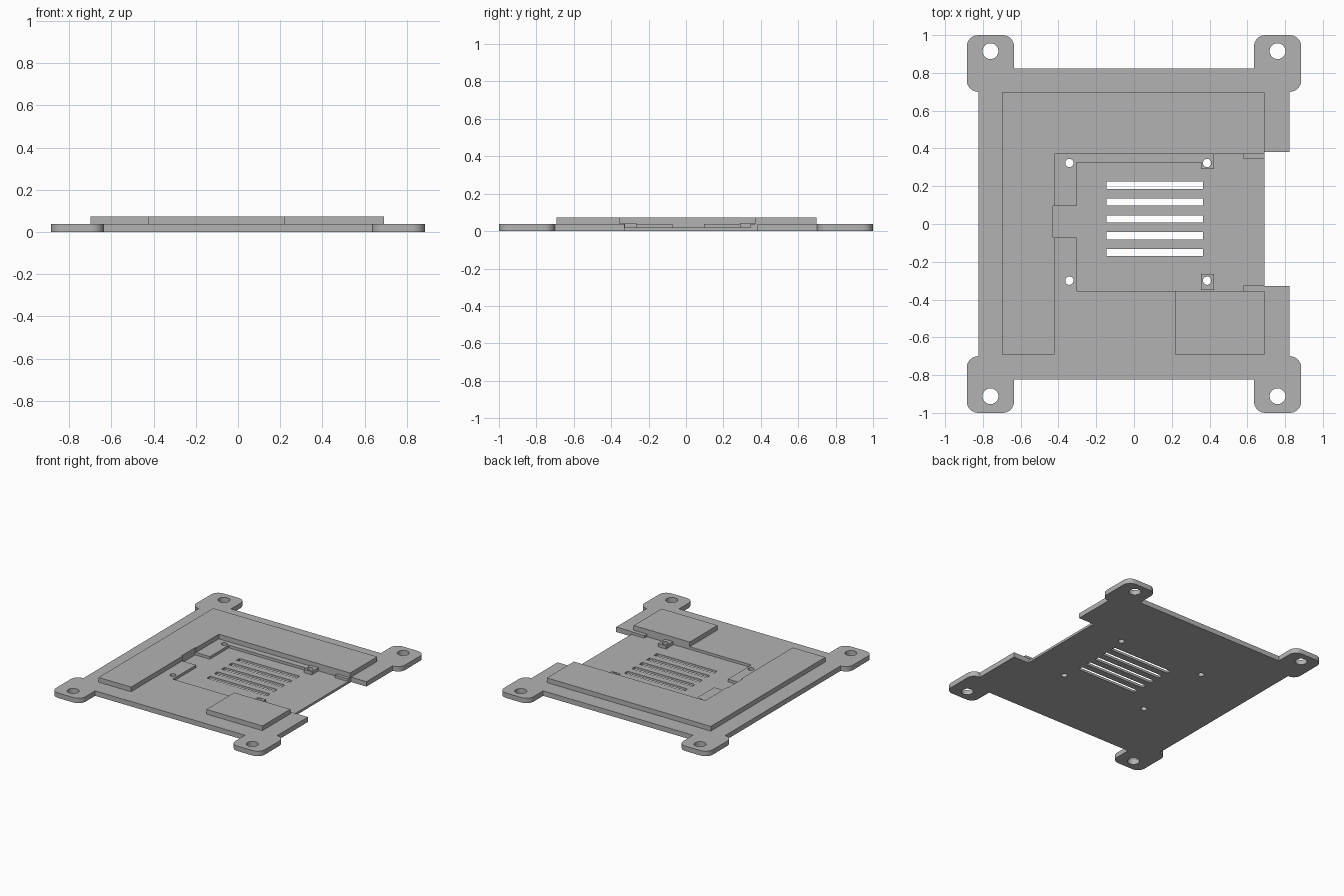
import bpy, bmesh, math

if "Cube" in bpy.data.objects:
    bpy.data.objects.remove(bpy.data.objects["Cube"])

FLOOR, DECK, TOP = 0.018, 0.038, 0.074

grey = bpy.data.materials.new("light grey")
grey.diffuse_color = (0.45, 0.45, 0.45, 1)
grey.use_nodes = True
grey.node_tree.nodes["Principled BSDF"].inputs["Base Color"].default_value = grey.diffuse_color


def prism(name, pts, z0, z1):
    """Extrude a flat outline from z0 to z1."""
    bm = bmesh.new()
    face = bm.faces.new([bm.verts.new((x, y, z0)) for x, y in pts])
    ext = bmesh.ops.extrude_face_region(bm, geom=[face])
    for v in ext["geom"]:
        if isinstance(v, bmesh.types.BMVert):
            v.co.z = z1
    bmesh.ops.recalc_face_normals(bm, faces=bm.faces)
    mesh = bpy.data.meshes.new(name)
    bm.to_mesh(mesh)
    bm.free()
    mesh.materials.append(grey)
    obj = bpy.data.objects.new(name, mesh)
    bpy.context.collection.objects.link(obj)
    return obj


def rect(x0, y0, x1, y1):
    return [(x0, y0), (x1, y0), (x1, y1), (x0, y1)]


def circle(x, y, r, n=32):
    return [(x + r * math.cos(2 * math.pi * i / n),
             y + r * math.sin(2 * math.pi * i / n)) for i in range(n)]


def arc(cx, cy, r, a0, a1, n=8):
    return [(cx + r * math.cos(math.radians(a0 + (a1 - a0) * i / n)),
             cy + r * math.sin(math.radians(a0 + (a1 - a0) * i / n)))
            for i in range(n + 1)]


def cut(obj, pts, z0=-0.1, z1=0.2):
    """Subtract a prism and discard the cutter."""
    tool = prism("cutter", pts, z0, z1)
    mod = obj.modifiers.new("cut", 'BOOLEAN')
    mod.operation, mod.solver, mod.object = 'DIFFERENCE', 'EXACT', tool
    bpy.context.view_layer.objects.active = obj
    bpy.ops.object.modifier_apply(modifier=mod.name)
    bpy.data.objects.remove(tool)


def ear(sx, sy):
    """Rounded mounting ear outline, counter-clockwise."""
    r = 0.06
    pts = [(0.635, 0.823), (0.822, 0.70)]
    pts = ([(0.822, 0.70)] + arc(0.825, 0.76, r, -85, 0)
           + arc(0.825, 0.94, r, 0, 90) + arc(0.695, 0.94, r, 90, 180)
           + [(0.635, 0.823)])
    pts = [(x * sx, y * sy) for x, y in pts]
    return pts if sx * sy > 0 else pts[::-1]


# Base plate with four ears and an open notch on the right
outline = (ear(1, 1) + ear(-1, 1) + ear(-1, -1) + ear(1, -1)
           + [(0.822, -0.328), (0.692, -0.328), (0.692, 0.382), (0.822, 0.382)])
base = prism("base_plate", outline, 0, DECK)

# Sunken tray with side channel, leaving small tabs beside the notch
tray = [(-0.305, -0.355), (0.58, -0.355), (0.58, -0.325), (0.75, -0.325),
        (0.75, 0.345), (0.58, 0.345), (0.58, 0.37), (0.36, 0.37),
        (0.36, 0.325), (-0.305, 0.325), (-0.305, 0.095), (-0.43, 0.095),
        (-0.43, -0.072), (-0.305, -0.072)]
cut(base, tray, FLOOR, 0.2)

# Vent slots
for i in range(5):
    y = 0.205 - i * 0.089
    cut(base, rect(-0.145, y - 0.019, 0.365, y + 0.019))

# Mounting holes in the ears
for x in (-0.76, 0.76):
    for y in (-0.912, 0.915):
        cut(base, circle(x, y, 0.042))

# Screw holes and the standoffs on the right pair
for y, y0, y1 in ((0.323, 0.29, 0.37), (-0.30, -0.35, -0.265)):
    cut(base, circle(-0.342, y, 0.022))
    cut(base, circle(0.387, y, 0.022))
    post = prism("standoff", rect(0.355, y0, 0.423, y1), FLOOR, DECK + 0.005)
    cut(post, circle(0.387, y, 0.022))

# Raised L-shaped rim, relieved where the side channel meets it
rim = [(-0.698, -0.692), (-0.422, -0.692), (-0.422, -0.072), (-0.43, -0.072),
       (-0.43, 0.095), (-0.422, 0.095), (-0.422, 0.37), (0.692, 0.37),
       (0.692, 0.697), (-0.698, 0.697)]
prism("raised_rim", rim, DECK, TOP)

# Raised corner pad
prism("corner_pad", rect(0.217, -0.692, 0.692, -0.355), DECK, TOP)

# Smooth the hole walls and rounded corners, keep edges sharp
for obj in bpy.context.scene.objects:
    obj.select_set(True)
bpy.context.view_layer.objects.active = base
bpy.ops.object.shade_smooth_by_angle(angle=math.radians(30))
